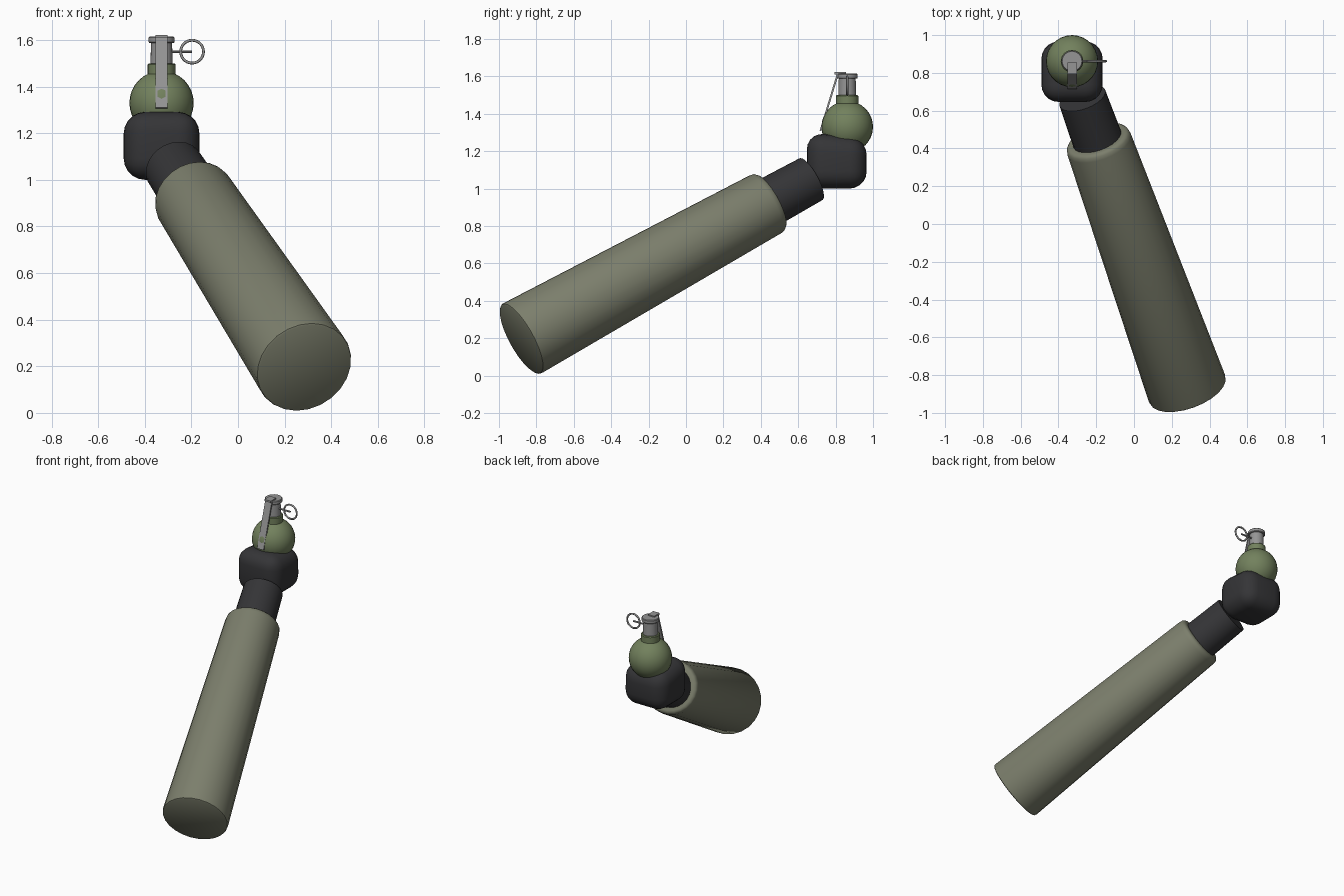
import bpy, bmesh, math
from mathutils import Vector, Matrix

if "Cube" in bpy.data.objects:
    bpy.data.objects.remove(bpy.data.objects["Cube"], do_unlink=True)


def material(name, rgb):
    mat = bpy.data.materials.new(name)
    mat.use_nodes = True
    mat.diffuse_color = (*rgb, 1)
    mat.node_tree.nodes["Principled BSDF"].inputs["Base Color"].default_value = (*rgb, 1)
    return mat


cloth = material("drab_cloth", (0.20, 0.21, 0.15))
rubber = material("dark_glove", (0.035, 0.035, 0.038))
green = material("olive_paint", (0.17, 0.22, 0.11))
metal = material("grey_metal", (0.30, 0.30, 0.30))


def finish(name, bm, mat, matrix=Matrix(), angle=35):
    bmesh.ops.recalc_face_normals(bm, faces=bm.faces)
    mesh = bpy.data.meshes.new(name)
    bm.to_mesh(mesh)
    bm.free()
    obj = bpy.data.objects.new(name, mesh)
    bpy.context.collection.objects.link(obj)
    obj.matrix_world = matrix
    mesh.materials.append(mat)
    bpy.ops.object.select_all(action="DESELECT")
    obj.select_set(True)
    bpy.context.view_layer.objects.active = obj
    bpy.ops.object.shade_smooth_by_angle(angle=math.radians(angle))
    return obj


def lathe(name, profile, base, axis, mat, sides=24):
    """Revolve (radius, height) points about an axis starting at base."""
    bm = bmesh.new()
    verts = [bm.verts.new((r, 0, h)) for r, h in profile]
    edges = [bm.edges.new(pair) for pair in zip(verts, verts[1:])]
    bmesh.ops.spin(bm, geom=verts + edges, axis=(0, 0, 1), cent=(0, 0, 0),
                   angle=math.tau, steps=sides)
    bmesh.ops.remove_doubles(bm, verts=bm.verts, dist=1e-5)
    turn = Vector(axis).to_track_quat("Z", "Y").to_matrix().to_4x4()
    return finish(name, bm, mat, Matrix.Translation(base) @ turn)


def box(name, size, matrix, mat, bevel=0.0, segments=1, back_drop=0.0):
    bm = bmesh.new()
    bmesh.ops.create_cube(bm, size=1)
    bmesh.ops.scale(bm, vec=size, verts=bm.verts)
    for v in bm.verts:
        if v.co.z > 0 and v.co.y > 0:
            v.co.z -= back_drop
    if bevel:
        bmesh.ops.bevel(bm, geom=bm.edges[:], offset=bevel, segments=segments,
                        profile=0.5, affect="EDGES")
    return finish(name, bm, mat, matrix)


# Arm: tapered sleeve with a rounded cuff, then the glove's wrist
cuff_end = Vector((-0.195, 0.45, 0.93))
elbow = Vector((0.285, -0.883, 0.195))
arm = cuff_end - elbow
length = arm.length
lathe("sleeve", [(0, 0), (0.204, 0), (0.211, 0.004), (0.214, 0.014),
                 (0.177, length - 0.035), (0.173, length - 0.014),
                 (0.163, length - 0.003), (0.15, length), (0, length)],
      elbow, arm, cloth)
lathe("glove_wrist", [(0, -0.05), (0.134, -0.05), (0.128, 0.26), (0, 0.26)],
      cuff_end, arm, rubber)

# Fist: rounded block, lower at the back
box("fist", (0.325, 0.32, 0.3), Matrix.Translation((-0.328, 0.806, 1.15)),
    rubber, bevel=0.092, segments=5, back_drop=0.03)

# Grenade body and fuze
center = Vector((-0.328, 0.862, 0))
bm = bmesh.new()
bmesh.ops.create_uvsphere(bm, u_segments=28, v_segments=16, radius=0.138)
finish("grenade_body", bm, green, Matrix.Translation(center + Vector((0, 0, 1.33))))
up = (0, 0, 1)
lathe("neck_collar", [(0, 1.43), (0.06, 1.43), (0.06, 1.495), (0.055, 1.5), (0, 1.5)],
      center, up, green)
lathe("fuze_body", [(0, 1.49), (0.048, 1.49), (0.045, 1.595), (0, 1.595)],
      center, up, metal)
lathe("fuze_cap", [(0, 1.588), (0.053, 1.588), (0.056, 1.592), (0.056, 1.61),
                   (0.052, 1.614), (0, 1.614)], center, up, metal)

# Safety lever: top tab and sloping strip
box("lever_tab", (0.05, 0.06, 0.012), Matrix.Translation((center.x, 0.825, 1.616)), metal)
lever_top = Vector((center.x, 0.812, 1.615))
lever_tip = Vector((center.x, 0.719, 1.308))
slope = lever_top - lever_tip
tilt = Matrix.Rotation(-math.atan2(slope.y, slope.z), 4, "X")
box("safety_lever", (0.05, 0.01, slope.length),
    Matrix.Translation((lever_top + lever_tip) / 2) @ tilt, metal)

# Pull pin and ring
lathe("pull_pin", [(0, 0), (0.006, 0), (0.006, 0.13), (0, 0.13)],
      (center.x, center.y, 1.55), (1, 0, 0), metal, 10)
bpy.ops.mesh.primitive_torus_add(major_radius=0.049, minor_radius=0.006,
                                 major_segments=28, minor_segments=8,
                                 location=(-0.197, center.y, 1.55),
                                 rotation=(math.pi / 2, 0, 0))
ring = bpy.context.object
ring.name = "pull_ring"
ring.data.materials.append(metal)
bpy.ops.object.shade_smooth()
